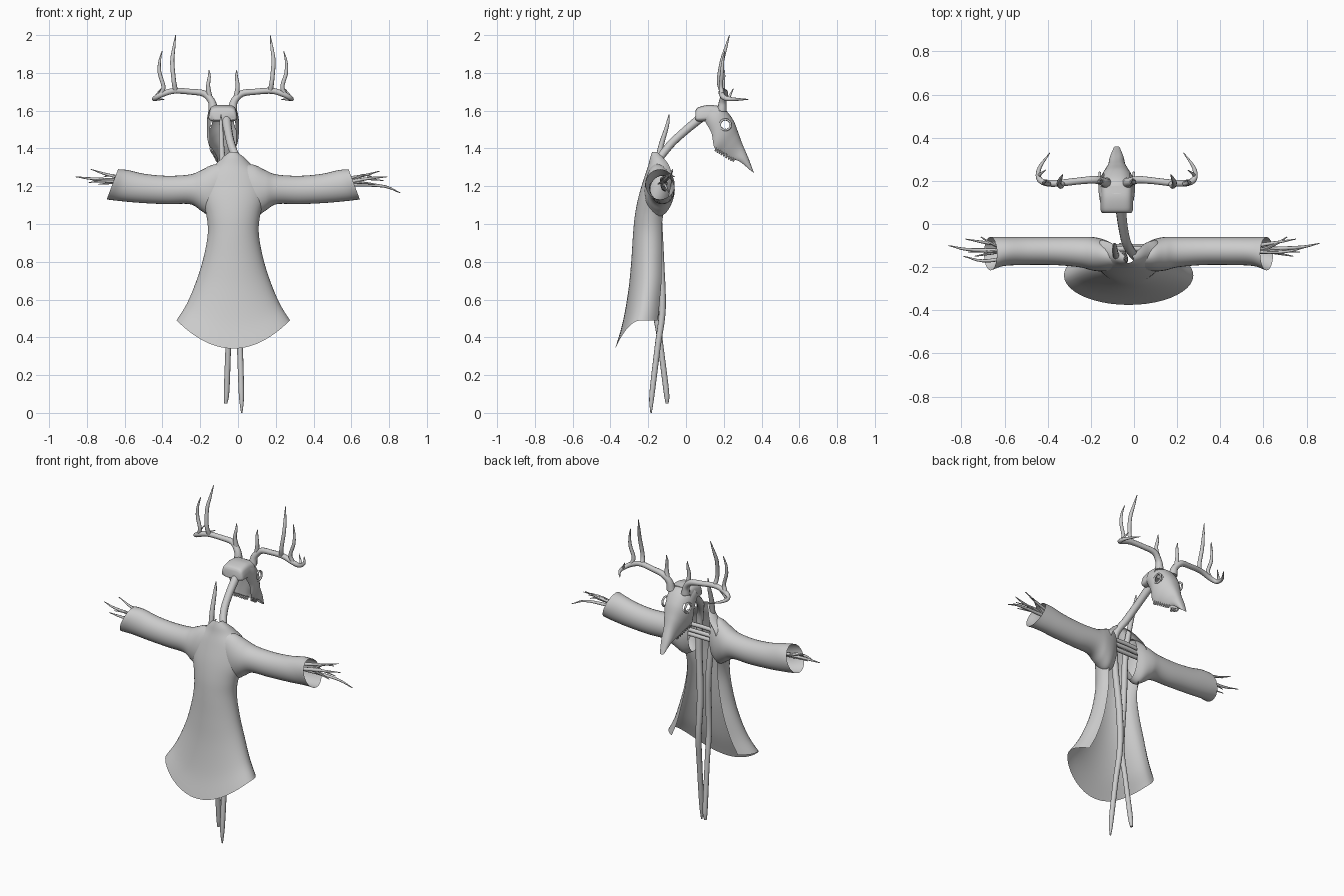
import bpy, bmesh, math
from mathutils import Vector

if "Cube" in bpy.data.objects:
    bpy.data.objects.remove(bpy.data.objects["Cube"])

def spline(rows, n=6):
    """Catmull-Rom through rows of numbers."""
    rows = [Vector(r) for r in rows]
    p = [rows[0] * 2 - rows[1]] + rows + [rows[-1] * 2 - rows[-2]]
    out = []
    for i in range(1, len(p) - 2):
        a, b, c, d = p[i - 1:i + 3]
        for k in range(n):
            t = k / n
            out.append(0.5 * (2 * b + (c - a) * t + (2 * a - 5 * b + 4 * c - d) * t * t
                              + (3 * b - a - 3 * c + d) * t ** 3))
    return out + [rows[-1]]

def add_loft(bm, rings, closed=True, caps=False):
    vs = [[bm.verts.new(p) for p in r] for r in rings]
    n = len(vs[0])
    for a, b in zip(vs, vs[1:]):
        for i in range(n if closed else n - 1):
            j = (i + 1) % n
            bm.faces.new((a[i], a[j], b[j], b[i]))
    if caps:
        bm.faces.new(vs[0])
        bm.faces.new(vs[-1])

def add_tube(bm, rows, sides=10, n=5):
    pts = spline(rows, n)
    rings = []
    for i, p in enumerate(pts):
        d = (pts[min(i + 1, len(pts) - 1)] - pts[max(i - 1, 0)]).to_3d().normalized()
        if i == 0:
            u = d.orthogonal().normalized()
        u = (u - d * u.dot(d)).normalized()
        v = d.cross(u)
        r = max(p[3], 0.001)
        rings.append([Vector(p[:3]) + (u * math.cos(t) + v * math.sin(t)) * r
                      for t in (2 * math.pi * k / sides for k in range(sides))])
    add_loft(bm, rings, True, True)

def finish(bm, name):
    bmesh.ops.recalc_face_normals(bm, faces=bm.faces)
    me = bpy.data.meshes.new(name)
    bm.to_mesh(me)
    bm.free()
    ob = bpy.data.objects.new(name, me)
    bpy.context.collection.objects.link(ob)
    bpy.context.view_layer.objects.active = ob
    for o in bpy.context.selected_objects:
        o.select_set(False)
    ob.select_set(True)
    bpy.ops.object.shade_smooth_by_angle(angle=math.radians(50))
    return ob

def power(v, e):
    return math.copysign(abs(v) ** e, v)

CX, HX = -0.025, -0.08          # robe centre, head centre
AMAX = math.radians(130)
ARC = [AMAX * (i / 16 - 1) for i in range(33)]

# robe body: open-backed shell (z, hem drop, half width, front y, back y)
bm = bmesh.new()
body = [(.49, .15, .30, -.375, -.15), (.58, .10, .245, -.335, -.14), (.70, .05, .195, -.305, -.13),
        (.82, .02, .158, -.29, -.13), (.95, 0, .135, -.28, -.13), (1.05, 0, .143, -.27, -.12),
        (1.15, 0, .17, -.25, -.09), (1.25, 0, .165, -.22, -.075), (1.31, 0, .10, -.20, -.09),
        (1.35, 0, .06, -.19, -.12), (1.38, 0, .022, -.18, -.15)]
add_loft(bm, [[(CX + w * math.sin(a),
                yf + (yb - yf) * (1 - math.cos(a)) / (1 - math.cos(AMAX)),
                z - drop * max(0, math.cos(a)) ** 2) for a in ARC]
              for z, drop, w, yf, yb in spline(body)], closed=False)
finish(bm, "robe_body")

# sleeves: open tubes (distance, top z, bottom z, front y, back y)
sleeve = [(.075, 1.32, 1.06, -.215, -.09), (.12, 1.31, 1.04, -.22, -.07), (.17, 1.285, 1.07, -.215, -.06),
          (.23, 1.262, 1.105, -.20, -.06), (.35, 1.255, 1.105, -.19, -.06), (.48, 1.265, 1.112, -.19, -.06),
          (.58, 1.285, 1.122, -.195, -.06), (.64, 1.29, 1.13, -.215, -.06)]
for s, name in ((1, "sleeve_right"), (-1, "sleeve_left")):
    bm = bmesh.new()
    rings = []
    for d, zt, zb, yf, yb in spline(sleeve):
        slant = .03 * max(0, (d - .35) / .29)
        rings.append([(CX + s * (d - slant * math.sin(t)),
                       (yf + yb) / 2 + (yb - yf) / 2 * math.cos(t),
                       (zt + zb) / 2 + (zt - zb) / 2 * math.sin(t))
                      for t in (2 * math.pi * k / 28 for k in range(28))])
    add_loft(bm, rings)
    finish(bm, name)

# upright poles, one bending into the neck
bm = bmesh.new()
add_tube(bm, [(.02, -.185, 0, .004), (.018, -.18, .1, .014), (.01, -.15, .35, .016), (.0, -.125, .55, .018),
              (-.005, -.135, .8, .02), (.015, -.15, 1.1, .02), (.01, -.155, 1.3, .02),
              (-.03, -.10, 1.4, .022), (-.05, -.02, 1.48, .022), (-.065, .10, 1.58, .025)])
finish(bm, "neck_pole")
bm = bmesh.new()
add_tube(bm, [(-.065, -.1, .05, .008), (-.06, -.105, .12, .015), (-.05, -.14, .4, .015), (-.045, -.165, .6, .018),
              (-.05, -.15, .9, .018), (-.07, -.16, 1.2, .018), (-.085, -.14, 1.38, .015),
              (-.09, -.10, 1.52, .01), (-.09, -.09, 1.58, .002)])
finish(bm, "rear_pole")

# arm branches crossing the chest, plus short finger twigs
bm = bmesh.new()
for l, m, r in (((-.86, -.10, 1.25), (-.03, -.115, 1.25), (.75, -.07, 1.28)),
                ((-.78, -.07, 1.29), (-.03, -.105, 1.215), (.86, -.09, 1.165)),
                ((-.79, -.15, 1.22), (-.03, -.11, 1.185), (.79, -.11, 1.25))):
    add_tube(bm, [(*l, .002), (l[0] + .12, l[1] - .02, 1.23 + (l[2] - 1.23) * .4, .008),
                  (-.4, -.12, (m[2] + 1.2) / 2, .012), (*m, .013), (.4, -.12, (m[2] + 1.2) / 2, .012),
                  (r[0] - .12, r[1] - .02, 1.23 + (r[2] - 1.23) * .4, .008), (*r, .002)], 8)
finish(bm, "arm_branches")
bm = bmesh.new()
for s in (-1, 1):
    for x, y, z in ((.74, -.15, 1.21), (.71, -.06, 1.25), (.77, -.13, 1.23)):
        add_tube(bm, [(s * .42, -.12, 1.19, .008), (s * .58, -.12, 1.22, .009),
                      (s * .66, (y - .12) / 2, z + .008, .007), (s * x, y, z, .002)], 7)
finish(bm, "finger_twigs")

# cranium: boxy rounded loft (y, top z, bottom z, half width)
bm = bmesh.new()
rings = []
for y, zt, zb, w in spline([(.05, 1.60, 1.55, .07), (.065, 1.618, 1.542, .08),
                            (.12, 1.63, 1.545, .082), (.175, 1.625, 1.55, .082)], 4):
    ring = []
    for k in range(32):
        t = 2 * math.pi * k / 32
        c, h = power(math.cos(t), .5), power(math.sin(t), .5)
        ring.append((HX + w * c * (.9 - .1 * h), y, (zt + zb) / 2 + (zt - zb) / 2 * h))
    rings.append(ring)
add_loft(bm, rings, True, True)
finish(bm, "skull_cranium")

# face: hollow shell open underneath (top y,z, lower edge y,z, half width)
face = [(.14, 1.63, .10, 1.545, .08), (.20, 1.612, .135, 1.48, .085), (.25, 1.55, .15, 1.405, .082),
        (.278, 1.48, .19, 1.375, .062), (.30, 1.42, .24, 1.345, .042), (.33, 1.35, .285, 1.33, .033),
        (.36, 1.27, .34, 1.285, .016)]
bm = bmesh.new()
rings, edges = [], []
for ty, tz, by, bz, w in spline(face, 8):
    ring = []
    for a in ARC:
        f = (1 - math.cos(a)) / (1 - math.cos(AMAX))
        ring.append(Vector((HX + w * power(math.sin(a), .8), ty + (by - ty) * f, tz + (bz - tz) * f)))
    rings.append(ring)
    edges.append((ring[0], ring[-1]))
add_loft(bm, rings, closed=False)
EYE = (.208, 1.525)
holes = [f for f in bm.faces if math.hypot(f.calc_center_median().y - EYE[0],
                                           f.calc_center_median().z - EYE[1]) < .025
         and abs(f.calc_center_median().x - HX) > .05]
bmesh.ops.delete(bm, geom=holes, context='FACES')
finish(bm, "skull_face")

# eye socket rims and teeth
bm = bmesh.new()
for s in (-1, 1):
    rim = []
    for k in range(25):
        t = 2 * math.pi * k / 24
        rim.append((HX + s * .079, EYE[0] + .029 * math.cos(t), EYE[1] + .028 * math.sin(t), .006))
    add_tube(bm, rim, 8, 1)
finish(bm, "eye_socket_rims")
bm = bmesh.new()
for pair in edges[18:36:2]:
    for p in pair:
        add_tube(bm, [(p.x, p.y + .006, p.z + .008, .008), (p.x, p.y - .004, p.z - .01, .004)], 6, 1)
finish(bm, "teeth")

# antlers: beam and tines, mirrored about the head (offset, y, z, radius)
antler = [
    [(.05, .19, 1.60, .026), (.06, .195, 1.65, .02), (.10, .205, 1.69, .018), (.17, .20, 1.70, .016),
     (.26, .19, 1.705, .016), (.325, .19, 1.685, .015), (.36, .21, 1.665, .013),
     (.358, .26, 1.66, .009), (.31, .33, 1.66, .002)],
    [(.07, .20, 1.665, .016), (.078, .195, 1.73, .011), (.072, .20, 1.78, .008), (.073, .205, 1.815, .002)],
    [(.25, .19, 1.70, .014), (.26, .175, 1.76, .012), (.268, .19, 1.86, .011), (.26, .21, 1.93, .008),
     (.25, .23, 2.0, .002)],
    [(.325, .19, 1.69, .013), (.315, .185, 1.73, .011), (.335, .19, 1.80, .01), (.335, .195, 1.86, .007),
     (.322, .205, 1.915, .002)],
    [(.36, .225, 1.665, .009), (.35, .235, 1.685, .006), (.33, .25, 1.715, .002)]]
for s, name in ((1, "antler_right"), (-1, "antler_left")):
    bm = bmesh.new()
    for branch in antler:
        add_tube(bm, [(HX + s * d, y, z, r) for d, y, z, r in branch], 10)
    finish(bm, name)
